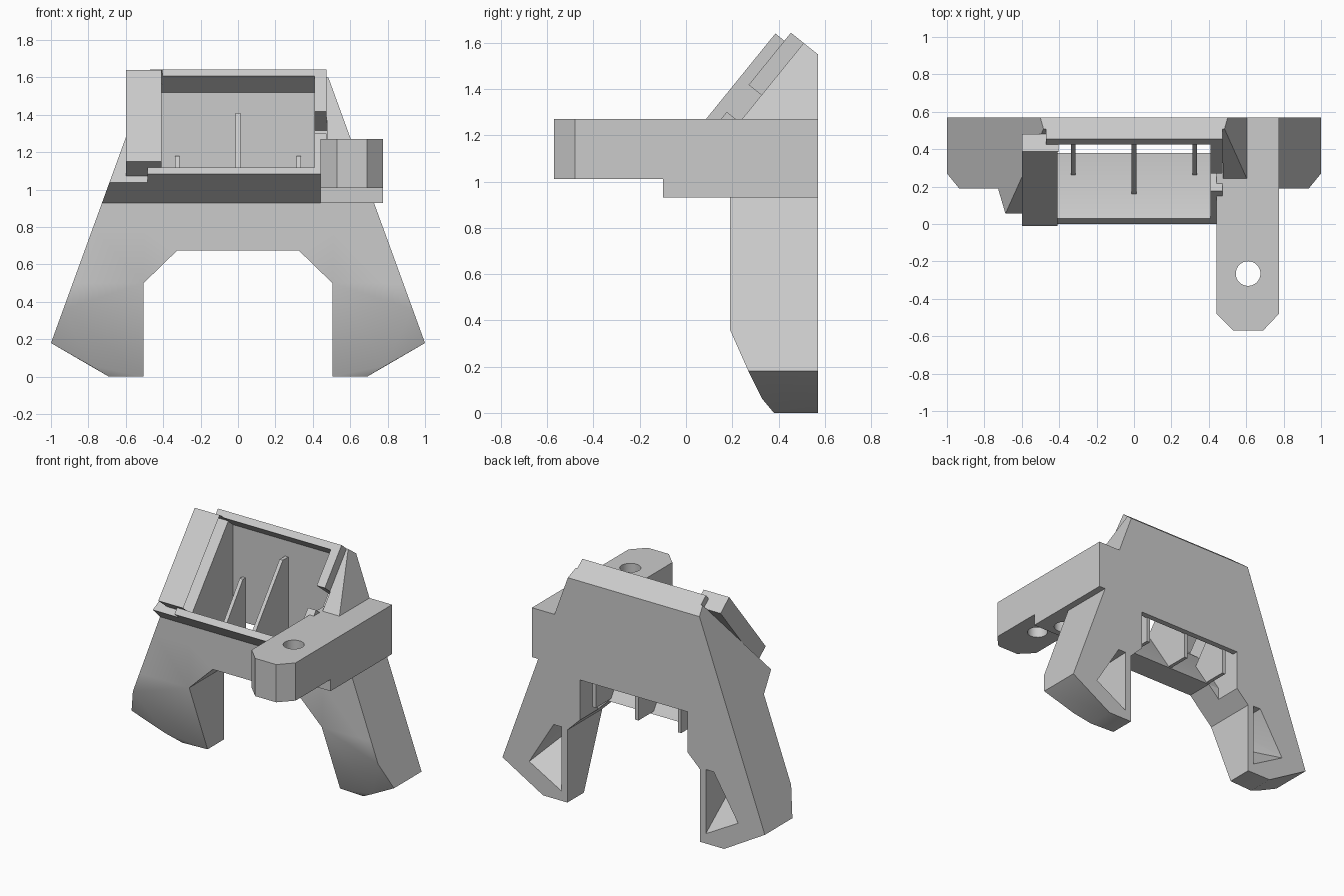
import bpy, bmesh, math
from mathutils import Vector

if "Cube" in bpy.data.objects:
    bpy.data.objects.remove(bpy.data.objects["Cube"], do_unlink=True)

grey = bpy.data.materials.new("light_grey")
grey.use_nodes = True
grey.diffuse_color = (0.6, 0.6, 0.6, 1)
grey.node_tree.nodes["Principled BSDF"].inputs["Base Color"].default_value = (0.6, 0.6, 0.6, 1)


def make(name, bm):
    bmesh.ops.recalc_face_normals(bm, faces=bm.faces)
    mesh = bpy.data.meshes.new(name)
    bm.to_mesh(mesh)
    bm.free()
    mesh.materials.append(grey)
    obj = bpy.data.objects.new(name, mesh)
    bpy.context.collection.objects.link(obj)
    return obj


def hull(name, points):
    bm = bmesh.new()
    verts = [bm.verts.new(p) for p in points]
    res = bmesh.ops.convex_hull(bm, input=verts)
    bmesh.ops.delete(bm, geom=[v for v in bm.verts if not v.link_faces], context='VERTS')
    bmesh.ops.dissolve_limit(bm, angle_limit=0.01, verts=bm.verts, edges=bm.edges)
    return make(name, bm)


def prism(name, profile, axis, lo, hi):
    """Extrude a 2D profile along the given axis (0 x, 1 y, 2 z)."""
    def place(p, d):
        q = list(p)
        q.insert(axis, d)
        return q
    bm = bmesh.new()
    a = [bm.verts.new(place(p, lo)) for p in profile]
    b = [bm.verts.new(place(p, hi)) for p in profile]
    bm.faces.new(a)
    bm.faces.new(b[::-1])
    for i in range(len(a)):
        j = (i + 1) % len(a)
        bm.faces.new((a[i], b[i], b[j], a[j]))
    return make(name, bm)


def boolean(target, other, op):
    mod = target.modifiers.new("cut", 'BOOLEAN')
    mod.operation, mod.object, mod.solver = op, other, 'EXACT'
    bpy.context.view_layer.objects.active = target
    bpy.ops.object.modifier_apply(modifier=mod.name)
    bpy.data.objects.remove(other, do_unlink=True)


def half_width(z):
    return 1 - (z - 0.18) * 0.364


BACK = 0.57
ORIGIN = Vector((0.0, 1.084))          # lower front corner of the tilted frame
UP = Vector((0.63, 0.777))             # along the tilted face
IN = Vector((0.777, -0.63))            # into the tilted face


def tilted(s, d):
    return tuple(ORIGIN + UP * s + IN * d)


def tilted_block(name, s0, s1, d0, d1, x0, x1):
    return prism(name, [tilted(s0, d0), tilted(s1, d0), tilted(s1, d1), tilted(s0, d1)], 0, x0, x1)


# Arch between the legs
top = half_width(0.93)
side = [(0.325, 0.675), (0.505, 0.5), (half_width(0.5), 0.5), (top, 0.93)]
body = prism("bracket_body", side + [(-x, z) for x, z in reversed(side)], 1, 0.19, BACK)

# Tilted upper housing
profile = [(0.19, 0.93), tilted(0, 0.071), tilted(0.72, 0.071), (BACK, 1.55), (BACK, 0.93)]
boolean(body, hull("housing", [(sx * half_width(z), y, z) for y, z in profile for sx in (-1, 1)]), 'UNION')

# Legs with tapered feet
foot = [(0.505, 0.19, 0.5), (half_width(0.36), 0.19, 0.36), (1, 0.27, 0.18),
        (0.79, 0.33, 0.06), (0.69, 0.38, 0), (0.505, 0.39, 0),
        (0.505, 0.19, 0.8), (half_width(0.8), 0.19, 0.8)]
rear = [(x, BACK, z) for x, y, z in foot if (x, z) != (0.79, 0.06)]
for s in (-1, 1):
    boolean(body, hull("leg", [(s * x, y, z) for x, y, z in foot + rear]), 'UNION')

# Raised lips around the tilted opening
boolean(body, tilted_block("lower_lip", 0, 0.15, 0, 0.1, -0.485, 0.47), 'UNION')
boolean(body, tilted_block("upper_lip", 0.6, 0.72, 0, 0.1, -0.47, 0.47), 'UNION')
boolean(body, tilted_block("side_lip", 0, 0.72, 0, 0.1, 0.405, 0.472), 'UNION')
boolean(body, tilted_block("lip_trim", 0.045, 0.675, -0.05, 0.071, -0.6, -0.405), 'DIFFERENCE')

# Main cavity, open at the front, below and low at the back
cavity = [tilted(0.045, -0.1), tilted(0.045, 0.18), (0.38, 0.675), (0.38, 0.5), (0.65, 0.5),
          (0.65, 0.87), (0.53, 0.87), (0.53, 1.52), tilted(0.675, -0.1)]
boolean(body, prism("cavity", cavity, 0, -0.41, 0.41), 'DIFFERENCE')

# Cable slot in the side lip
boolean(body, tilted_block("slot", 0.28, 0.43, -0.1, 0.16, 0.4, 0.475), 'DIFFERENCE')

# Hollows in the rear of the legs
outer = [(0.55, 0.51), (0.61, 0.51), (0.80, 0.20), (0.55, 0.06)]
inner = [(0.55, 0.50), (0.60, 0.50), (0.67, 0.36), (0.55, 0.30)]
for s in (-1, 1):
    pts = [(s * x, 0.58, z) for x, z in outer] + [(s * x, 0.27, z) for x, z in inner]
    boolean(body, hull("leg_hollow", pts), 'DIFFERENCE')

# Side arm with chamfered tip, stepped underside and two holes
tip = [(0.44, BACK), (0.44, -0.48), (0.53, -BACK), (0.69, -BACK), (0.775, -0.48), (0.775, BACK)]
arm = prism("arm", tip, 2, 1.01, 1.27)
step = [(0.44, -0.1), (0.775, -0.1), (0.775, BACK), (0.44, BACK)]
boolean(arm, prism("arm_step", step, 2, 0.93, 1.1), 'UNION')
for y, z0, z1 in ((-0.265, 0.8, 1.4), (0.01, 0.8, 1.13)):
    ring = [(0.61 + 0.066 * math.cos(a * math.tau / 32), y + 0.066 * math.sin(a * math.tau / 32))
            for a in range(32)]
    boolean(arm, prism("hole", ring, 2, z0, z1), 'DIFFERENCE')
# Keep the arm clear of the cavity wall behind it
boolean(body, arm, 'UNION')

# Inner ribs
centre = [(0.15, 1.0), (0.47, 1.41), (0.535, 1.41), (0.535, 0.69), (0.37, 0.69)]
outer_rib = [(0.26, 0.86), (0.5, 1.18), (0.535, 1.18), (0.535, 0.69), (0.37, 0.69)]
ribs = [prism("centre_rib", centre, 0, -0.0125, 0.0125)]
for name, x in (("right_rib", -0.325), ("left_rib", 0.325)):
    ribs.append(prism(name, outer_rib, 0, x - 0.0125, x + 0.0125))

# Shading
for obj in [body] + ribs:
    bpy.ops.object.select_all(action='DESELECT')
    obj.select_set(True)
    bpy.context.view_layer.objects.active = obj
    bpy.ops.object.shade_smooth_by_angle(angle=math.radians(32))
